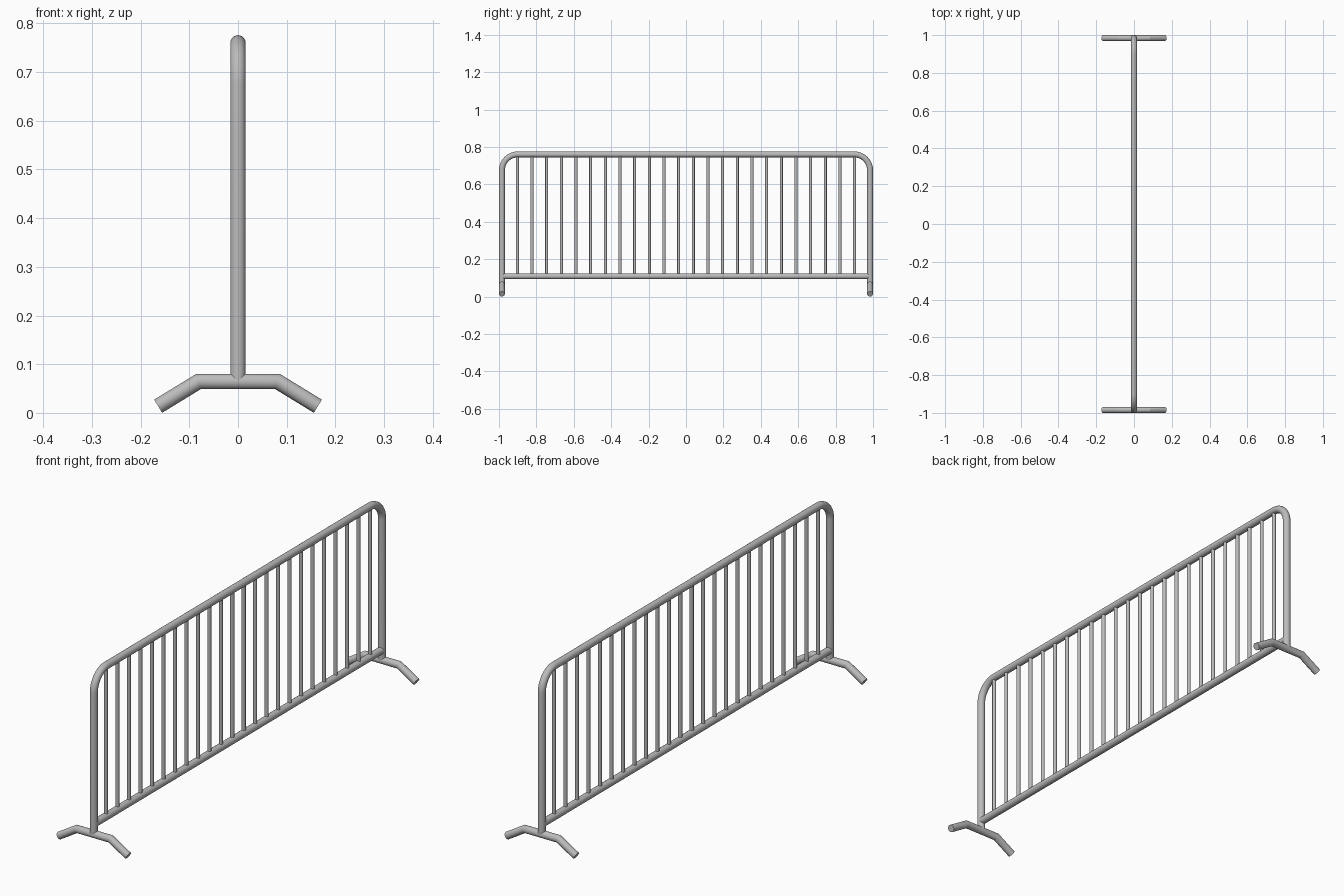
import bpy, bmesh, math
from mathutils import Vector

cube = bpy.data.objects.get("Cube")
if cube:
    bpy.data.objects.remove(cube, do_unlink=True)

steel = bpy.data.materials.new("galvanised_grey")
steel.use_nodes = True
GREY = (0.5, 0.5, 0.5, 1)
steel.diffuse_color = GREY
steel.node_tree.nodes["Principled BSDF"].inputs["Base Color"].default_value = GREY


def tube(name, path, radius, normal, sides=24):
    """Sweep a capped round tube with mitred bends along a path lying in one plane."""
    pts = [Vector(p) for p in path]
    normal = Vector(normal)
    bm = bmesh.new()
    rings = []
    for i, p in enumerate(pts):
        before = (p - pts[max(i - 1, 0)]).normalized()
        after = (pts[min(i + 1, len(pts) - 1)] - p).normalized()
        tangent = (before + after).normalized()
        mitre = radius / tangent.dot(after if after.length else before)
        side = tangent.cross(normal)
        angles = [math.tau * k / sides for k in range(sides)]
        rings.append([bm.verts.new(p + side * mitre * math.cos(a) + normal * radius * math.sin(a))
                      for a in angles])
    for a, b in zip(rings, rings[1:]):
        for k in range(sides):
            n = (k + 1) % sides
            bm.faces.new((a[k], a[n], b[n], b[k]))
    bm.faces.new(rings[0])
    bm.faces.new(rings[-1])
    bmesh.ops.recalc_face_normals(bm, faces=bm.faces)
    mesh = bpy.data.meshes.new(name)
    bm.to_mesh(mesh)
    bm.free()
    mesh.materials.append(steel)
    obj = bpy.data.objects.new(name, mesh)
    bpy.context.collection.objects.link(obj)
    bpy.ops.object.select_all(action='DESELECT')
    obj.select_set(True)
    bpy.context.view_layer.objects.active = obj
    bpy.ops.object.shade_smooth_by_angle(angle=math.radians(25))


R = 0.0158         # main tube radius
END = 1 - R        # centre line of the end posts
TOP = 0.76         # centre line of the top rail
BEND = 0.085       # corner radius
FOOT_Z = 0.0645
RAIL_Z = 0.1085

# Arched outer frame: post, rounded corner, top rail, rounded corner, post
STEPS = 12
corner = []
for i in range(STEPS + 1):
    a = math.pi / 2 * i / STEPS
    corner.append((END - BEND + BEND * math.cos(a), TOP - BEND + BEND * math.sin(a)))
half = [(END, FOOT_Z)] + corner
outline = half + [(-y, z) for y, z in reversed(half)]
tube("outer_frame", [(0, y, z) for y, z in outline], R, (1, 0, 0))

# Bottom rail
tube("bottom_rail", [(0, -END, RAIL_Z), (0, END, RAIL_Z)], R, (1, 0, 0))

# Upright bars
BARS, SPACING = 24, 0.0784
for i in range(BARS):
    y = (i - (BARS - 1) / 2) * SPACING
    tube(f"upright_bar_{i + 1}", [(0, y, RAIL_Z), (0, y, TOP)], 0.008, (1, 0, 0), 16)

# Bent feet at both ends
for name, y in (("front_foot", -END), ("back_foot", END)):
    path = [(-0.164, 0.0137), (-0.081, FOOT_Z), (0.081, FOOT_Z), (0.164, 0.0137)]
    tube(name, [(x, y, z) for x, z in path], R, (0, 1, 0))
